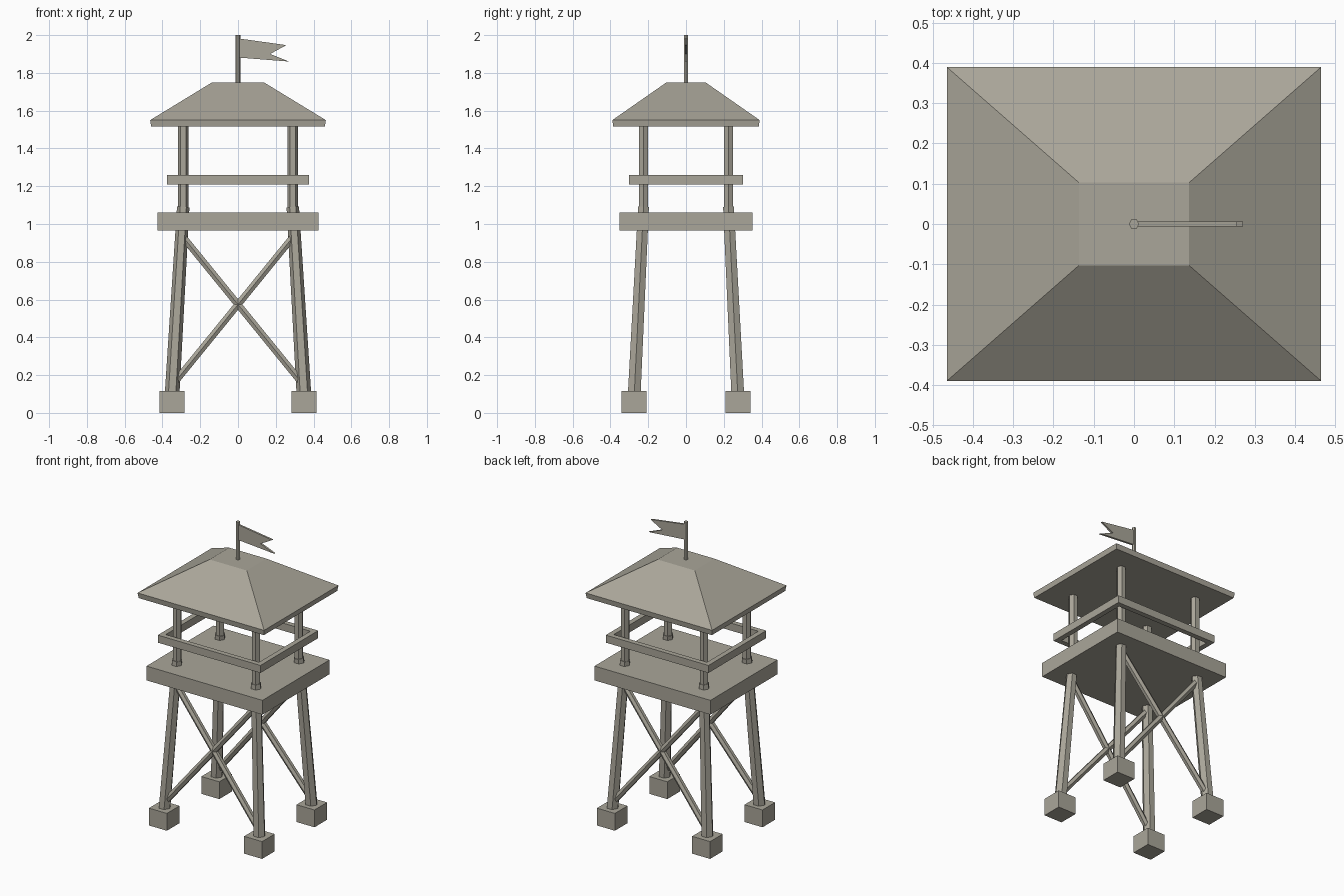
import bpy, bmesh, math
from mathutils import Vector

cube = bpy.data.objects.get("Cube")
if cube:
    bpy.data.objects.remove(cube, do_unlink=True)

wood = bpy.data.materials.new("weathered grey")
wood.use_nodes = True
colour = (0.40, 0.38, 0.32, 1)
wood.diffuse_color = colour
wood.node_tree.nodes["Principled BSDF"].inputs["Base Color"].default_value = colour


def finish(name, bm):
    bmesh.ops.recalc_face_normals(bm, faces=bm.faces)
    mesh = bpy.data.meshes.new(name)
    bm.to_mesh(mesh)
    bm.free()
    mesh.materials.append(wood)
    obj = bpy.data.objects.new(name, mesh)
    bpy.context.collection.objects.link(obj)
    return obj


def loft(name, rings):
    """Closed solid through rings of equal point count."""
    bm = bmesh.new()
    loops = [[bm.verts.new(p) for p in ring] for ring in rings]
    n = len(loops[0])
    for a, b in zip(loops, loops[1:]):
        for i in range(n):
            j = (i + 1) % n
            bm.faces.new((a[i], a[j], b[j], b[i]))
    bm.faces.new(loops[0])
    bm.faces.new(loops[-1])
    return finish(name, bm)


def rect(hx, hy, z, cx=0, cy=0):
    return [(cx + sx * hx, cy + sy * hy, z)
            for sx, sy in ((-1, -1), (1, -1), (1, 1), (-1, 1))]


def box(name, cx, cy, hx, hy, z0, z1):
    return loft(name, [rect(hx, hy, z0, cx, cy), rect(hx, hy, z1, cx, cy)])


def rod(name, start, end, r0, r1, corner=(1, 0, 0)):
    """Six-sided rod with one corner turned towards the given direction."""
    a, b = Vector(start), Vector(end)
    axis = (b - a).normalized()
    u = Vector(corner)
    u = (u - axis * u.dot(axis)).normalized()
    v = axis.cross(u)

    def ring(c, r):
        return [c + r * (u * math.cos(k * math.pi / 3) + v * math.sin(k * math.pi / 3))
                for k in range(6)]
    return loft(name, [ring(a, r0), ring(b, r1)])


# Footings, splayed legs and roof posts at each corner
for sy, depth in ((-1, "front"), (1, "back")):
    for sx, side in ((-1, "right"), (1, "left")):
        tag = f"{depth}_{side}"
        box("footing_" + tag, sx * 0.35, sy * 0.275, 0.066, 0.066, 0, 0.115)
        rod("leg_" + tag, (sx * 0.35, sy * 0.275, 0.08),
            (sx * 0.29, sy * 0.225, 1.09), 0.039, 0.033)
        rod("roof_post_" + tag, (sx * 0.29, sy * 0.225, 1.0),
            (sx * 0.29, sy * 0.225, 1.53), 0.028, 0.028)
        # Crossed braces between the two legs of this face
        rod(f"brace_{depth}_from_{side}", (sx * 0.345, sy * 0.273, 0.15),
            (-sx * 0.298, sy * 0.233, 0.94), 0.021, 0.021, (0, 1, 0))

# Deck
box("platform", 0, 0, 0.426, 0.352, 0.965, 1.06)

# Railing
for s, depth, side in ((-1, "front", "right"), (1, "back", "left")):
    box("railing_" + depth, 0, s * 0.286, 0.37, 0.017, 1.21, 1.26)
    box("railing_" + side, s * 0.36, 0, 0.017, 0.303, 1.21, 1.26)

# Hipped roof with a flat top
loft("roof", [rect(0.46, 0.385, 1.515), rect(0.465, 0.39, 1.55),
              rect(0.137, 0.103, 1.75)])

# Flagpole and swallow-tailed flag
rod("flagpole", (0, 0, 1.74), (0, 0, 2.0), 0.013, 0.013)
outline = [(0.005, 1.982), (0.256, 1.947), (0.17, 1.9), (0.271, 1.86), (0.005, 1.881)]
loft("flag", [[(x, y, z) for x, z in outline] for y in (-0.0065, 0.0065)])
